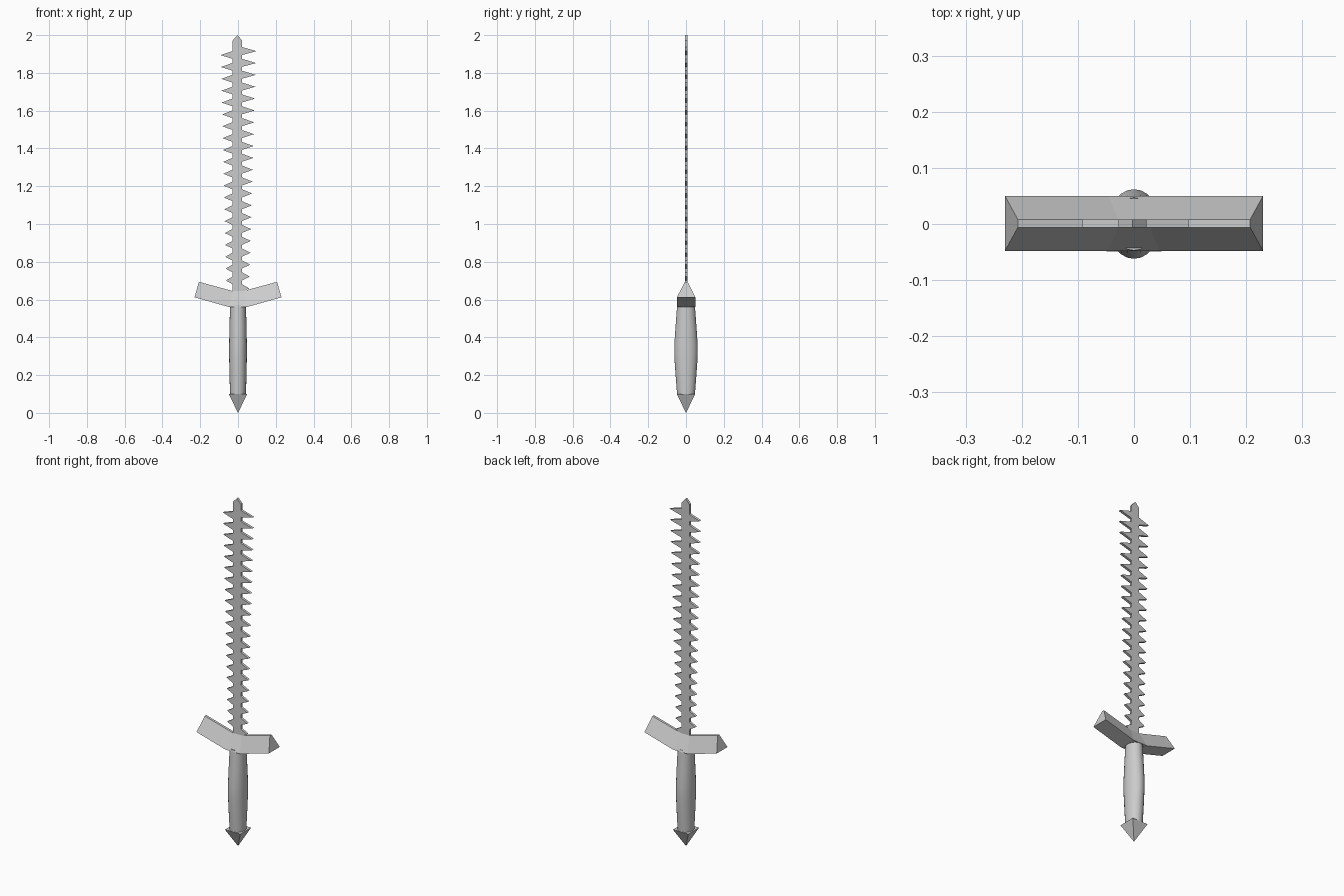
import bpy, bmesh, math

if "Cube" in bpy.data.objects:
    bpy.data.objects.remove(bpy.data.objects["Cube"], do_unlink=True)

steel = bpy.data.materials.new("plain_grey")
steel.use_nodes = True
grey = (0.6, 0.6, 0.6, 1)
steel.diffuse_color = grey
steel.node_tree.nodes["Principled BSDF"].inputs["Base Color"].default_value = grey


def finish(name, bm):
    bmesh.ops.recalc_face_normals(bm, faces=bm.faces)
    mesh = bpy.data.meshes.new(name)
    bm.to_mesh(mesh)
    bm.free()
    mesh.materials.append(steel)
    obj = bpy.data.objects.new(name, mesh)
    bpy.context.collection.objects.link(obj)
    return obj


def loft(name, rings):
    """Skin closed rings of equal length and cap both ends."""
    bm = bmesh.new()
    loops = [[bm.verts.new(p) for p in ring] for ring in rings]
    n = len(loops[0])
    for a, b in zip(loops, loops[1:]):
        for i in range(n):
            j = (i + 1) % n
            bm.faces.new((a[i], a[j], b[j], b[i]))
    bm.faces.new(loops[0])
    bm.faces.new(loops[-1])
    return finish(name, bm)


# Blade: flat bar with a pointed tip and staggered teeth on both edges
PITCH = 0.0628
MID, HALF = -0.003, 0.025


def tooth_edge(side, top_z, count, long, short):
    points = []
    for k in range(count):
        z = top_z - k * PITCH
        reach = long + (short - long) * k / (count - 1)
        root = MID + side * HALF
        points += [(root, z + 0.022), (side * reach, z), (root, z - 0.02)]
    return points


right_side = tooth_edge(-1, 1.894, 20, 0.092, 0.064)
left_side = tooth_edge(1, 1.915, 21, 0.098, 0.06)
outline = [(MID, 2.0), (MID + HALF, 1.972)] + left_side
outline += [(MID + HALF, 0.6), (MID - HALF, 0.6)]
outline += right_side[::-1] + [(MID - HALF, 1.972)]
loft("blade", [[(x, y, z) for x, z in outline] for y in (-0.006, 0.008)])

# Guard: upswept bar, wide below and narrow on top
stations = [(0.23, 0.612, 0.207, 0.694), (0.046, 0.56, 0.028, 0.645)]
stations += [(-a, b, -c, d) for a, b, c, d in stations[::-1]]
loft("guard", [[(xb, -0.048, zb), (xb, 0.05, zb), (xt, 0.008, zt), (xt, -0.006, zt)]
               for xb, zb, xt, zt in stations])

# Grip: oval handle that swells in the middle
SIDES = 24
profile = [(0.095, 0.042, 0.047), (0.2, 0.045, 0.055), (0.3, 0.047, 0.062),
           (0.36, 0.047, 0.062), (0.46, 0.045, 0.055), (0.57, 0.042, 0.047)]
grip = loft("grip", [[(rx * math.cos(t), ry * math.sin(t), z)
                      for t in (math.tau * i / SIDES for i in range(SIDES))]
                     for z, rx, ry in profile])
bpy.ops.object.select_all(action="DESELECT")
grip.select_set(True)
bpy.context.view_layer.objects.active = grip
bpy.ops.object.shade_smooth_by_angle(angle=math.radians(35))

# Pommel: square pyramid pointing down
bm = bmesh.new()
corners = [bm.verts.new((sx * 0.049, sy * 0.049, 0.1))
           for sx, sy in ((-1, -1), (1, -1), (1, 1), (-1, 1))]
point = bm.verts.new((0, 0, 0))
bm.faces.new(corners)
for i in range(4):
    bm.faces.new((corners[i], corners[(i + 1) % 4], point))
finish("pommel", bm)
